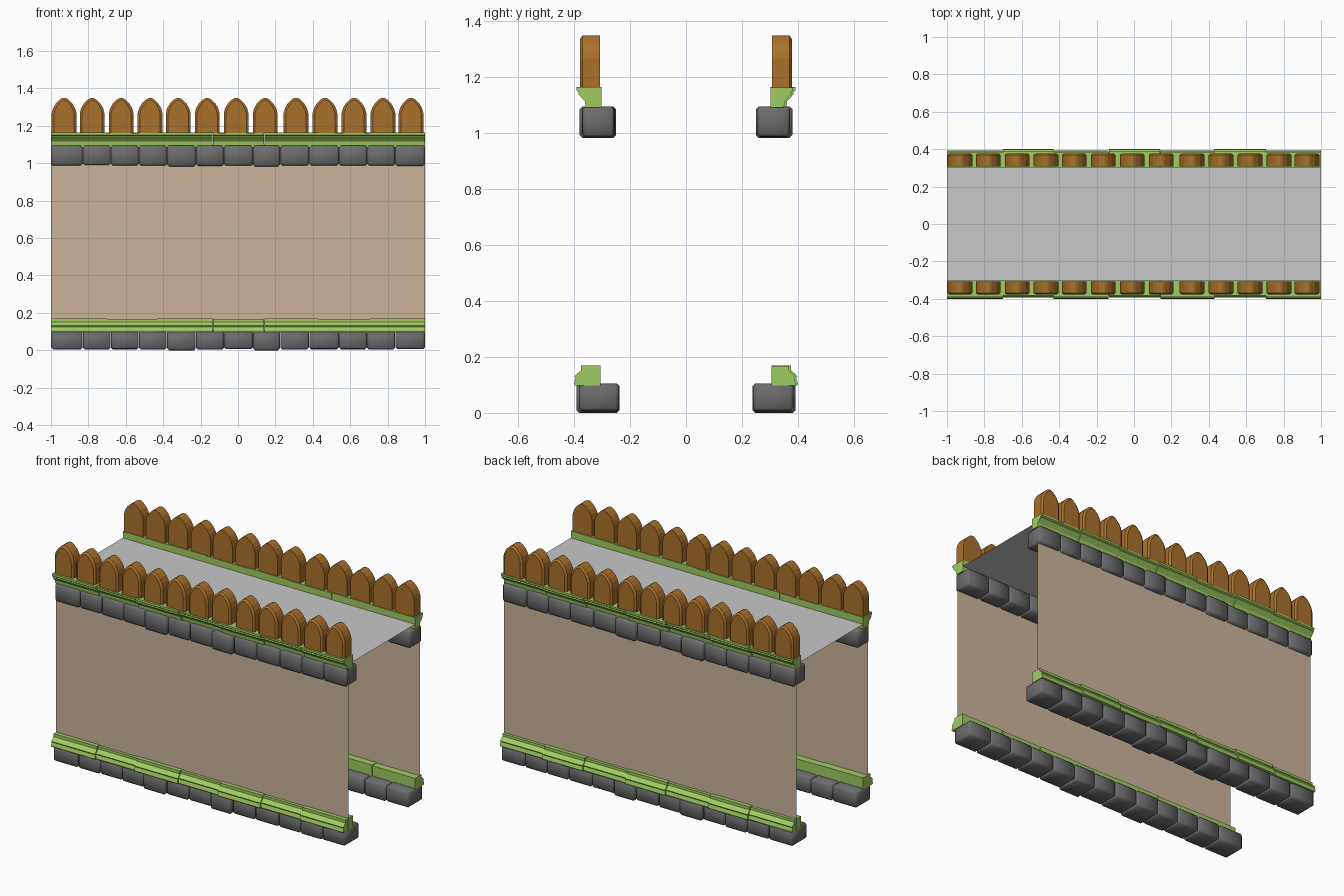
import bpy, bmesh, math, random
from mathutils import Vector

if "Cube" in bpy.data.objects:
    bpy.data.objects.remove(bpy.data.objects["Cube"])

random.seed(4)


def material(name, r, g, b):
    m = bpy.data.materials.new(name)
    m.diffuse_color = (r, g, b, 1)
    m.use_nodes = True
    m.node_tree.nodes["Principled BSDF"].inputs["Base Color"].default_value = m.diffuse_color
    return m


STONE = material("stone grey", 0.15, 0.15, 0.155)
MOSS = material("moss green", 0.35, 0.60, 0.12)
WOOD = material("wood brown", 0.40, 0.165, 0.024)
PLASTER = material("plaster tan", 0.60, 0.46, 0.33)
DECK = material("deck grey", 0.58, 0.58, 0.58)


def finish(bm, name, mat, smooth=False, closed=True):
    if closed:
        bmesh.ops.recalc_face_normals(bm, faces=bm.faces)
    me = bpy.data.meshes.new(name)
    bm.to_mesh(me)
    bm.free()
    me.materials.append(mat)
    me.polygons.foreach_set("use_smooth", [smooth] * len(me.polygons))
    ob = bpy.data.objects.new(name, me)
    bpy.context.collection.objects.link(ob)


def loft(bm, rings):
    """Closed solid through a list of point rings."""
    loops = [[bm.verts.new(p) for p in ring] for ring in rings]
    n = len(loops[0])
    for a, b in zip(loops, loops[1:]):
        for i in range(n):
            j = (i + 1) % n
            bm.faces.new((a[i], a[j], b[j], b[i]))
    bm.faces.new(loops[0])
    bm.faces.new(loops[-1])


def plane(name, mat, pts):
    bm = bmesh.new()
    bm.faces.new([bm.verts.new(p) for p in pts])
    finish(bm, name, mat, closed=False)


STONE_X = [-1, -.83, -.68, -.53, -.38, -.225, -.075, .08, .225, .38, .54, .69, .84, 1]
TRIM_X = [-1, -.70, -.43, -.135, .14, .43, .705, 1]
STAKE_X = [-.93, -.78, -.625, -.47, -.32, -.165, -.01, .145, .31, .465, .62, .775, .925]


# Row of rounded stones; "out" is distance from the centre line
def stones(name, s, z0, z1, inner, outer):
    bm = bmesh.new()
    for i, (a, b) in enumerate(zip(STONE_X, STONE_X[1:])):
        big = i in (4, 7)
        o = outer if big else outer - 0.008 - random.uniform(0, 0.004)
        n = inner if big else inner + random.uniform(0.003, 0.007)
        lo = z0 if big else z0 + random.uniform(0.003, 0.007)
        part = bmesh.new()
        loft(part, [[(x, s * n, lo), (x, s * o, lo), (x, s * o, z1), (x, s * n, z1)]
                    for x in (a + 0.001, b - 0.001)])
        bmesh.ops.recalc_face_normals(part, faces=part.faces)
        bmesh.ops.bevel(part, geom=part.edges[:], offset=0.01, segments=1, affect='EDGES')
        tmp = bpy.data.meshes.new("tmp")
        part.to_mesh(tmp)
        part.free()
        bm.from_mesh(tmp)
        bpy.data.meshes.remove(tmp)
    finish(bm, name, STONE, smooth=True)


# Moulded trim in short lengths, every other one standing slightly proud
def trim(name, s, profile):
    bm = bmesh.new()
    for i, (a, b) in enumerate(zip(TRIM_X, TRIM_X[1:])):
        proud = (i % 2 == 0) == (s < 0)
        d = 0 if proud else 0.008
        h = 0 if proud else 0.003
        ring = [(y - d if y > 0.32 else y, z - h if z == profile[-1][1] else z)
                for y, z in profile]
        loft(bm, [[(x, s * y, z) for y, z in ring] for x in (a + .0005, b - .0005)])
    finish(bm, name, MOSS)


# Pointed stakes with a chamfered outer face
def stakes(name, s):
    half = [(.066, 1.162), (.066, 1.268), (.059, 1.294), (.044, 1.320), (.022, 1.341), (.007, 1.349)]
    outline = half + [(-x, z) for x, z in reversed(half)]
    bm = bmesh.new()
    for cx in STAKE_X:
        small = [(x * 0.82, 1.162 + (z - 1.162) * 0.935) for x, z in outline]
        loft(bm, [[(cx + x, s * y, z) for x, z in ring]
                  for ring, y in ((outline, .307), (outline, .369), (small, .378))])
    finish(bm, name, WOOD)


LOWER = [(.305, .098), (.398, .098), (.400, .105), (.394, .125), (.398, .131),
         (.376, .152), (.376, .17), (.305, .17)]
UPPER = [(.302, 1.092), (.358, 1.092), (.362, 1.115), (.386, 1.140), (.383, 1.146),
         (.391, 1.152), (.391, 1.165), (.302, 1.165)]

for side, s in (("front", -1), ("back", 1)):
    stones(side + "_base_stones", s, 0.0, 0.105, 0.237, 0.392)
    stones(side + "_upper_stones", s, 0.983, 1.095, 0.250, 0.380)
    trim(side + "_base_trim", s, LOWER)
    trim(side + "_upper_trim", s, UPPER)
    stakes(side + "_stakes", s)
    # Thin wall panel, facing outward
    y, k = s * 0.35, -s
    plane(side + "_wall_panel", PLASTER,
          [(-k, y, .10), (k, y, .10), (k, y, 1.10), (-k, y, 1.10)])

# Walkway between the stakes
plane("walkway", DECK, [(-1, -.305, 1.122), (1, -.305, 1.122), (1, .305, 1.122), (-1, .305, 1.122)])
